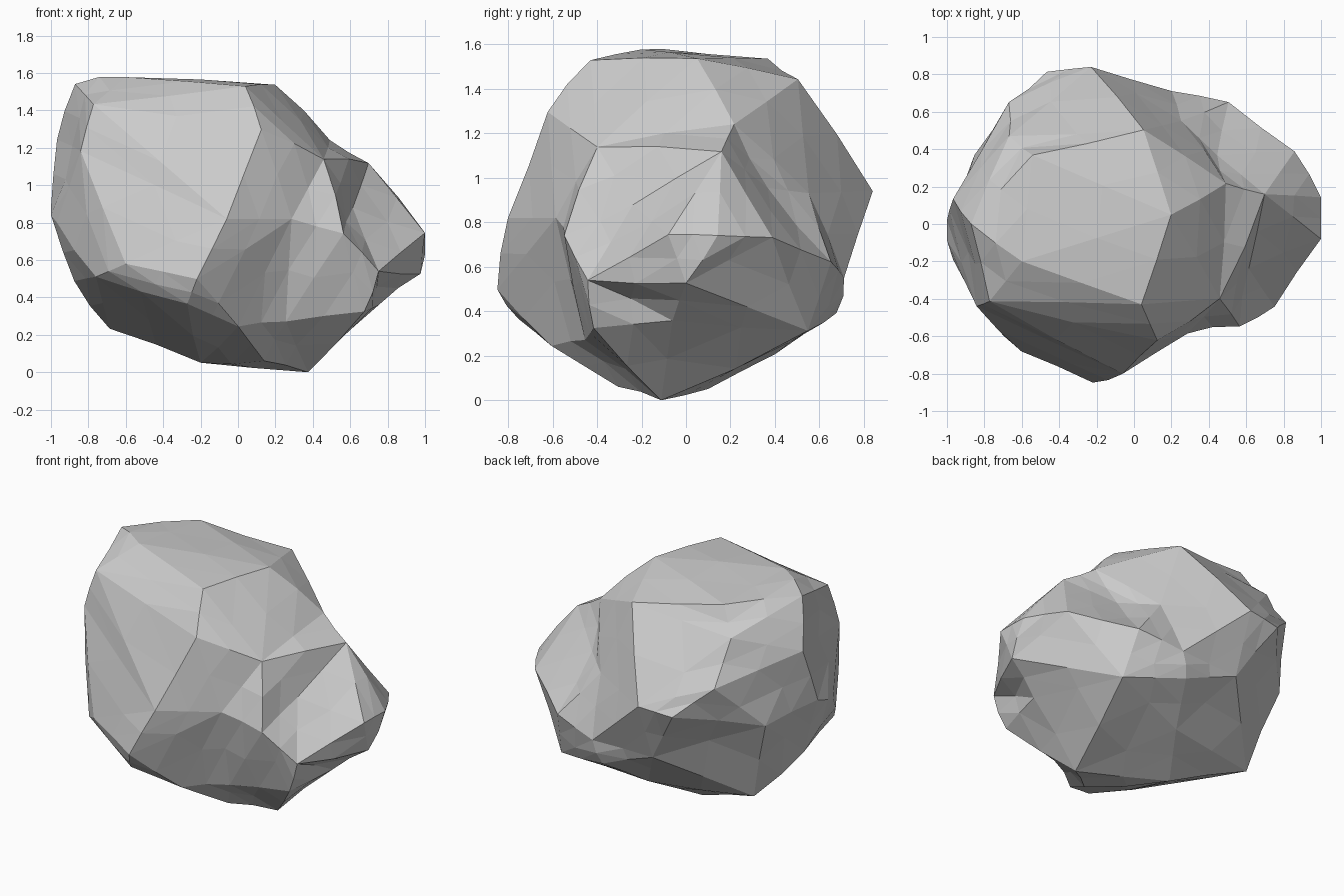
import bpy, bmesh, random
from mathutils import Vector

if "Cube" in bpy.data.objects:
    bpy.data.objects.remove(bpy.data.objects["Cube"])

random.seed(4)
CENTRE = Vector((0, 0, 0.78))

# Main corners of the boulder, grouped by region (x, y, z)
CORNERS = [
    # flat crown
    (-.87, 0, 1.54), (-.6, -.2, 1.58), (-.77, -.41, 1.43), (.04, -.43, 1.53),
    (.2, .05, 1.54), (.05, .5, 1.44), (-.54, .36, 1.52),
    # front and left walls
    (-.83, -.43, 1.18), (.12, -.61, 1.29), (-.06, -.8, .82), (-.22, -.84, .5),
    (-.6, -.68, .58), (-.76, -.5, .51), (-.97, -.19, .8), (-1, .02, .88), (-.95, .13, 1.24),
    # back wall
    (-.66, .46, 1.37), (-.66, .64, 1.1), (-.46, .8, .92), (-.23, .84, .94),
    (.25, .55, .93), (.2, .7, .55), (.5, .64, .62), (-.84, .36, .8),
    # right-hand lobe
    (.48, .21, 1.23), (.7, .16, 1.12), (.44, .36, .95), (.85, .38, .73), (1, .14, .74),
    (1, -.08, .745), (.97, 0, .53), (.46, -.4, 1.14), (.6, -.23, .87),
    (.28, -.57, .82), (.56, -.54, .74), (.75, -.44, .54), (.25, -.44, .28), (.67, -.41, .33),
    # underside
    (.37, -.11, 0), (.74, -.06, .37), (0, -.6, .25), (-.27, -.75, .37), (-.68, .25, .24),
    (-.87, -.02, .49), (-.2, .1, .05), (0, .4, .21), (-.23, .68, .55), (.15, .68, .39),
    (.55, .55, .31), (.14, -.3, .07),
]

# Wrap a skin around the corner directions, then push each corner to its real place
bm = bmesh.new()
places = {}
for p in CORNERS:
    p = Vector(p)
    v = bm.verts.new((p - CENTRE).normalized())
    places[v] = p
bmesh.ops.convex_hull(bm, input=bm.verts[:])
for v, p in places.items():
    v.co = p
bmesh.ops.recalc_face_normals(bm, faces=bm.faces[:])
bm.normal_update()

# Break the big facets into smaller chipped ones
corners = set(bm.verts)
bmesh.ops.subdivide_edges(bm, edges=bm.edges[:], cuts=1, use_grid_fill=True)
bm.normal_update()
for v in bm.verts:
    if v not in corners:
        v.co += v.normal * random.uniform(-0.005, 0.02)
        v.co.x = max(-1, min(1, v.co.x))
        v.co.z = max(0, v.co.z)
bmesh.ops.triangulate(bm, faces=bm.faces[:])
bmesh.ops.recalc_face_normals(bm, faces=bm.faces[:])

mesh = bpy.data.meshes.new("boulder")
bm.to_mesh(mesh)
bm.free()
boulder = bpy.data.objects.new("boulder", mesh)
bpy.context.collection.objects.link(boulder)
